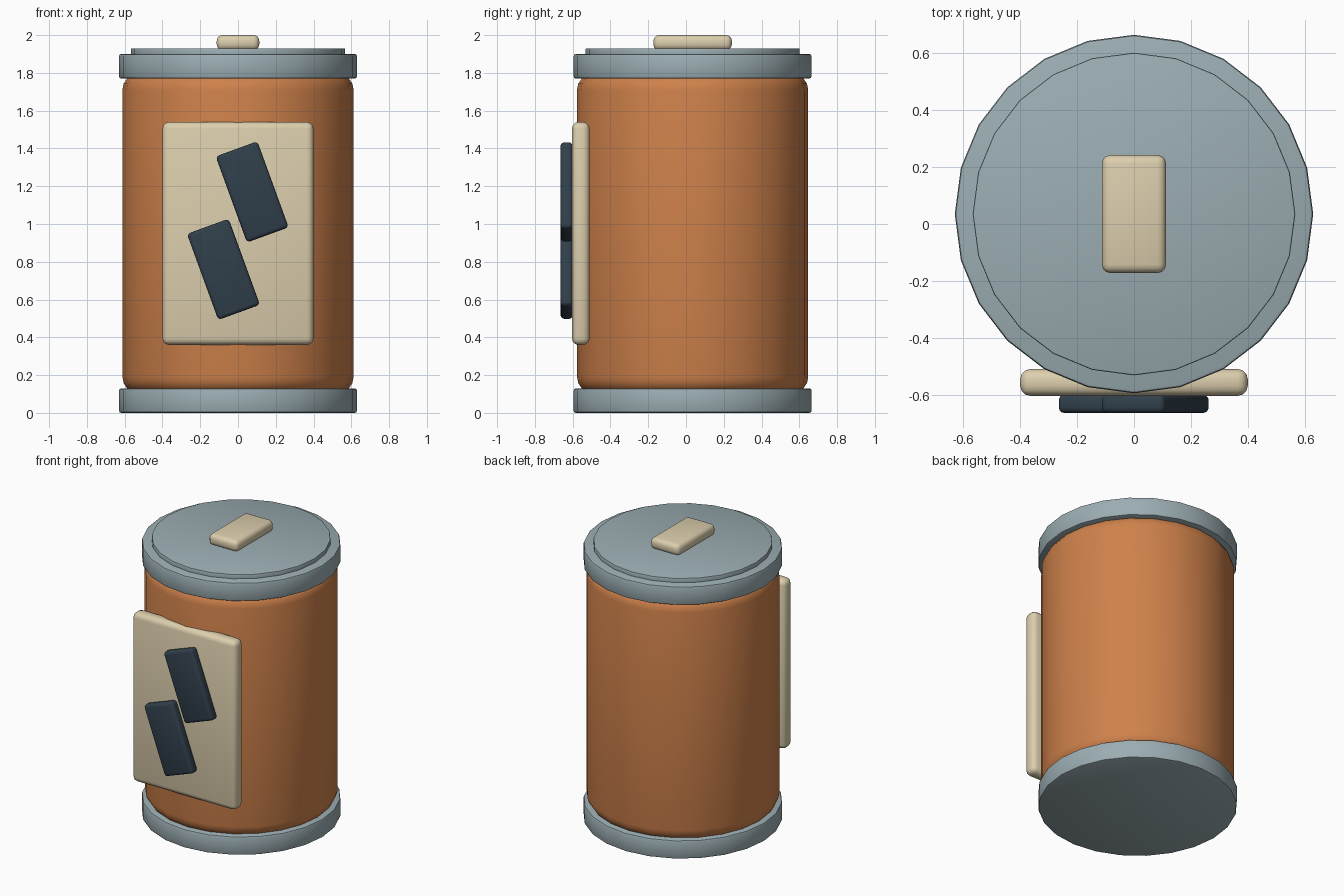
import bpy
from math import radians

if "Cube" in bpy.data.objects:
    bpy.data.objects.remove(bpy.data.objects["Cube"])

AXIS_Y = 0.035  # canister axis, pushed back so the label fits in front


def material(name, rgb):
    m = bpy.data.materials.new(name)
    m.diffuse_color = (*rgb, 1)
    m.use_nodes = True
    m.node_tree.nodes["Principled BSDF"].inputs["Base Color"].default_value = m.diffuse_color
    return m


ORANGE = material("orange_paint", (0.62, 0.22, 0.07))
STEEL = material("blue_grey_steel", (0.33, 0.42, 0.45))
CREAM = material("cream", (0.72, 0.62, 0.42))
NAVY = material("dark_navy", (0.03, 0.05, 0.07))


def finish(name, mat, bevel, segments):
    """Bevel the sharp edges, smooth the rest."""
    ob = bpy.context.object
    ob.name = name
    ob.data.materials.append(mat)
    bpy.ops.object.transform_apply(location=False, rotation=False, scale=True)
    mod = ob.modifiers.new("bevel", 'BEVEL')
    mod.width, mod.segments = bevel, segments
    mod.limit_method, mod.angle_limit = 'ANGLE', radians(30)
    bpy.ops.object.modifier_apply(modifier=mod.name)
    bpy.ops.object.shade_smooth_by_angle(angle=radians(40))
    return ob


def drum(name, mat, radius, z0, z1, bevel, segments=2):
    bpy.ops.mesh.primitive_cylinder_add(
        vertices=24, radius=radius, depth=z1 - z0, location=(0, AXIS_Y, (z0 + z1) / 2))
    return finish(name, mat, bevel, segments)


def block(name, mat, center, size, bevel, tilt=0):
    bpy.ops.mesh.primitive_cube_add(size=1, location=center, rotation=(0, radians(tilt), 0))
    bpy.context.object.scale = size
    return finish(name, mat, bevel, 3)


# Canister: body, end bands, raised lid
drum("body", ORANGE, 0.612, 0.105, 1.795, 0.085, 4)
drum("bottom_band", STEEL, 0.63, 0.0, 0.13, 0.012)
drum("top_band", STEEL, 0.63, 1.77, 1.90, 0.012)
drum("lid", STEEL, 0.567, 1.88, 1.93, 0.006)

# Handle on the lid
block("lid_handle", CREAM, (0, AXIS_Y, 1.96), (0.225, 0.415, 0.08), 0.03)

# Front label with two slanted stripes
block("label", CREAM, (0, -0.557, 0.95), (0.80, 0.094, 1.18), 0.035)
for name, x, z in (("upper_stripe", 0.075, 1.17), ("lower_stripe", -0.077, 0.76)):
    block(name, NAVY, (x, -0.632, z), (0.235, 0.065, 0.485), 0.02, tilt=-20)
